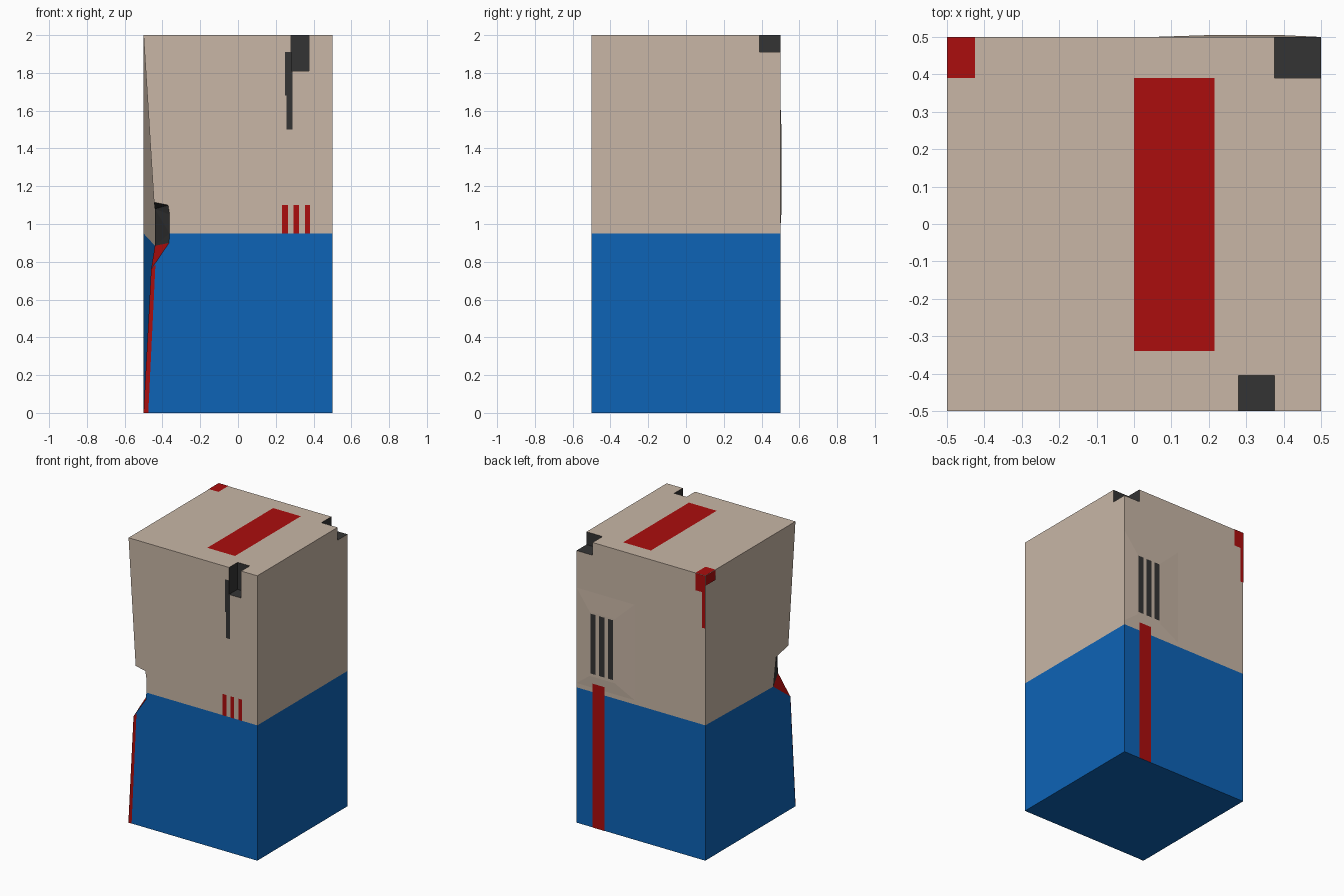
import bpy, bmesh

if "Cube" in bpy.data.objects:
    bpy.data.objects.remove(bpy.data.objects["Cube"])

def material(name, rgb):
    m = bpy.data.materials.new(name)
    m.diffuse_color = (*rgb, 1)
    m.use_nodes = True
    m.node_tree.nodes["Principled BSDF"].inputs["Base Color"].default_value = m.diffuse_color
    return m

BEIGE = material("beige", (0.58, 0.47, 0.38))
BLUE = material("blue", (0.004, 0.125, 0.47))
RED = material("red", (0.41, 0.004, 0.004))
DARK = material("charcoal", (0.034, 0.034, 0.034))
MATS = [BEIGE, BLUE, RED, DARK]

def mesh_object(name, verts, faces, mats, close=False):
    """faces: list of (indices, material index)"""
    bm = bmesh.new()
    vs = [bm.verts.new(v) for v in verts]
    for idx, mi in faces:
        bm.faces.new([vs[i] for i in idx]).material_index = mi
    if close:
        bmesh.ops.recalc_face_normals(bm, faces=bm.faces)
    me = bpy.data.meshes.new(name)
    bm.to_mesh(me)
    bm.free()
    for m in mats:
        me.materials.append(m)
    ob = bpy.data.objects.new(name, me)
    bpy.context.collection.objects.link(ob)
    return ob

# Body: blue lower half, beige upper half, dented front-left edge
V = [(-.5, -.5, 2), (.5, -.5, 2), (.5, .5, 2), (-.5, .5, 2),
     (.5, -.5, .95), (.5, .5, .95), (-.5, .5, .95),
     (-.5, -.5, 0), (.5, -.5, 0), (.5, .5, 0), (-.5, .5, 0),
     (-.445, -.5, 1.115), (-.37, -.5, 1.1), (-.362, -.5, 1.05),
     (-.362, -.5, .95), (-.365, -.5, .9), (-.46, -.5, .76),
     (-.44, -.37, 1.08), (-.44, -.34, .885)]
F = [((0, 1, 2, 3), 0), ((7, 8, 9, 10), 1),
     ((1, 2, 5, 4), 0), ((4, 5, 9, 8), 1),
     ((2, 3, 6, 5), 0), ((5, 6, 10, 9), 1),
     ((0, 1, 4, 14, 13, 12, 11), 0), ((7, 8, 4, 14, 15, 16), 1),
     ((0, 11, 17), 0), ((0, 17, 3), 0), ((3, 17, 6), 0), ((6, 17, 18), 0),
     ((6, 18, 10), 1), ((10, 18, 16), 1), ((10, 16, 7), 1),
     ((11, 12, 17), 3), ((12, 13, 17), 3), ((13, 14, 17), 3),
     ((14, 18, 17), 3), ((14, 15, 18), 3), ((15, 16, 18), 2)]
body = mesh_object("body", V, F, MATS, True)

# Chipped notches on the top edges, cut with dark walls
def cut(lo, hi):
    v = [(x, y, z) for x in (lo[0], hi[0]) for y in (lo[1], hi[1]) for z in (lo[2], hi[2])]
    f = [(0, 1, 3, 2), (4, 5, 7, 6), (0, 1, 5, 4), (2, 3, 7, 6), (0, 2, 6, 4), (1, 3, 7, 5)]
    cutter = mesh_object("cutter", v, [(q, 0) for q in f], [DARK], True)
    cutter.hide_render = True
    mod = body.modifiers.new("notch", 'BOOLEAN')
    mod.operation = 'DIFFERENCE'
    mod.solver = 'EXACT'
    mod.material_mode = 'TRANSFER'
    mod.object = cutter
    bpy.context.view_layer.objects.active = body
    bpy.ops.object.modifier_apply(modifier=mod.name)
    bpy.data.objects.remove(cutter)

cut((.375, .39, 1.91), (.6, .6, 2.1))
for x0, z0 in ((.28, 1.81), (.312, 1.87), (.345, 1.94)):
    cut((x0, -.6, z0), (.375, -.405, 2.1))

# Flat painted patches lying just above a side of the box
E = .002
SIDES = {"top": lambda a, b, o: (a, b, 2 + o),
         "front": lambda a, b, o: (a, -.5 - o, b),
         "back": lambda a, b, o: (-a, .5 + o, b),
         "left": lambda a, b, o: (-.5 - o, -a, b)}

def patch(name, side, polys, mat, off=E):
    v, f = [], []
    for p in polys:
        f.append((tuple(range(len(v), len(v) + len(p))), 0))
        v += [SIDES[side](a, b, off) for a, b in p]
    return mesh_object(name, v, f, [mat])

def rect(a0, b0, a1, b1):
    return [(a0, b0), (a1, b0), (a1, b1), (a0, b1)]

patch("top_stripe", "top", [rect(0, -.34, .215, .39)], RED)
patch("front_edge_stripe", "front",
      [[(-.5, 0), (-.475, 0), (-.437, .785), (-.46, .76)]], RED)
patch("front_bars", "front", [rect(.232, .95, .264, 1.1), rect(.294, .95, .322, 1.1),
                              rect(.354, .95, .382, 1.1)], RED)
patch("front_crack", "front", [rect(.25, 1.68, .282, 1.91), rect(.257, 1.5, .289, 1.68),
                               rect(.282, 1.68, .289, 1.81)], DARK)
patch("back_stripe", "back", [rect(-.375, 0, -.28, 1.01)], RED)

# Red corner mark wrapping the back-left top corner
patch("corner_mark_top", "top", [rect(-.5, .39, -.425, .5)], RED)
patch("corner_mark_back", "back", [rect(.425, 1.88, .5, 2), rect(.475, 1.63, .5, 1.88)], RED)
patch("corner_mark_left", "left", [rect(-.5, 1.93, -.39, 2)], RED)

# Shallow swelling on the back with dark bars on it
v = [SIDES["back"](a, b, 0) for a, b in rect(-.5, .98, -.05, 1.65)]
v += [SIDES["back"](a, b, .005) for a, b in rect(-.395, 1.06, -.2, 1.51)]
mesh_object("back_swelling", v, [((4, 5, 6, 7), 0)] +
            [((i, (i + 1) % 4, 4 + (i + 1) % 4, 4 + i), 0) for i in range(4)], [BEIGE])
patch("back_bars", "back", [rect(-x - .02, 1.08, -x + .02, 1.5) for x in (.367, .3, .232)],
      DARK, .007)
